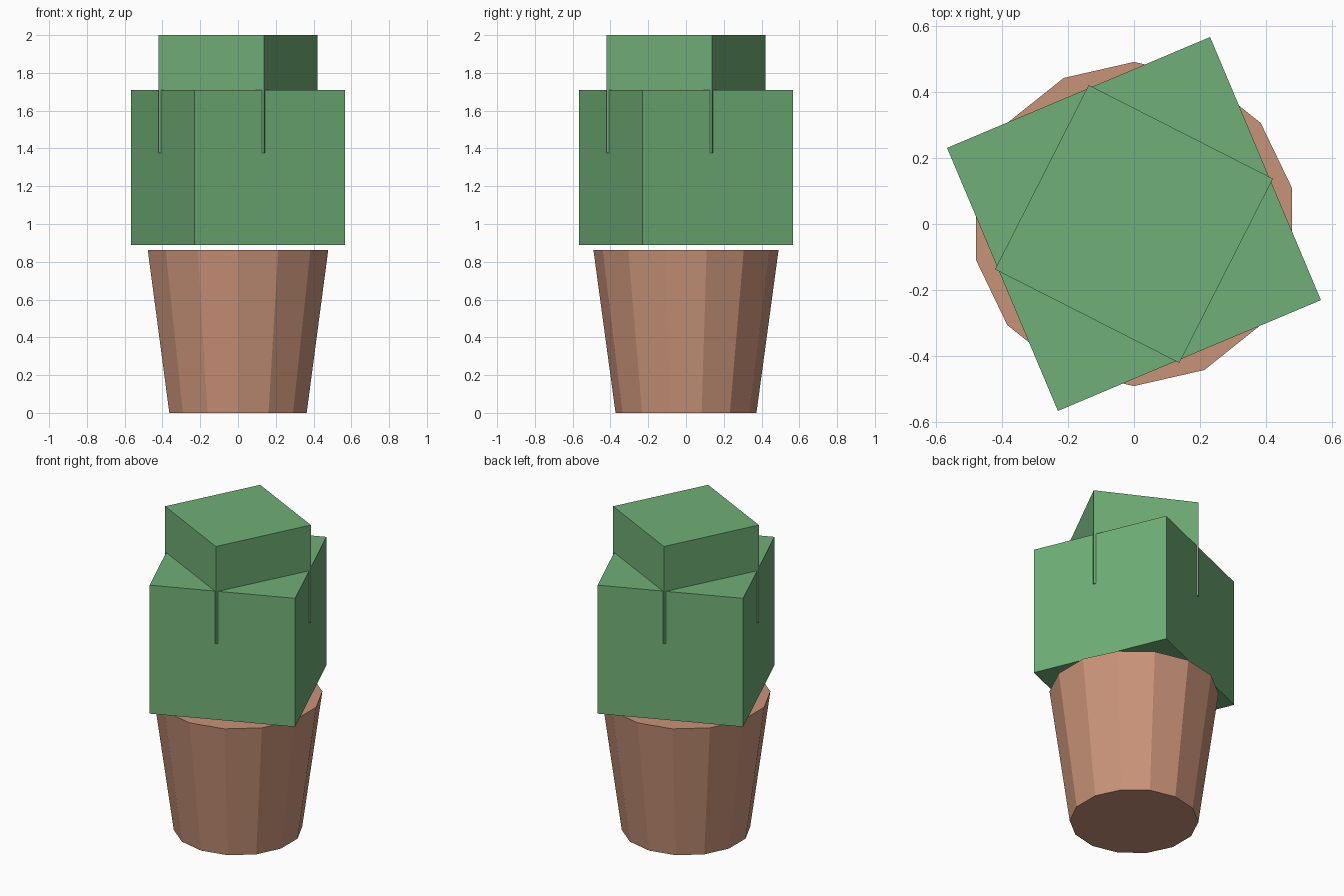
import bpy
from math import radians

cube = bpy.data.objects.get("Cube")
if cube:
    bpy.data.objects.remove(cube, do_unlink=True)


def make_material(name, colour):
    mat = bpy.data.materials.new(name)
    mat.use_nodes = True
    mat.diffuse_color = colour
    mat.node_tree.nodes["Principled BSDF"].inputs["Base Color"].default_value = colour
    return mat


def finish(name, mat):
    obj = bpy.context.object
    obj.name = name
    obj.data.name = name
    obj.data.materials.append(mat)
    return obj


def add_block(name, side, bottom, top, turn, mat):
    """Square block standing between two heights, turned about z."""
    bpy.ops.mesh.primitive_cube_add(size=1, location=(0, 0, (bottom + top) / 2),
                                    rotation=(0, 0, radians(turn)))
    obj = finish(name, mat)
    obj.scale = (side, side, top - bottom)
    bpy.ops.object.transform_apply(location=False, rotation=True, scale=True)


terracotta = make_material("terracotta", (0.584, 0.292, 0.191, 1))
leaf_green = make_material("leaf green", (0.162, 0.429, 0.184, 1))

# Tapered faceted pot, closed at top and bottom
POT_HEIGHT = 0.862
bpy.ops.mesh.primitive_cone_add(vertices=14, radius1=0.373, radius2=0.49,
                                depth=POT_HEIGHT, location=(0, 0, POT_HEIGHT / 2))
finish("pot", terracotta)

# Foliage: wide block hovering just above the pot, smaller one sunk into it
add_block("lower_foliage", 0.863, 0.888, 1.71, 22.85, leaf_green)
add_block("upper_foliage", 0.625, 1.377, 2.0, -26.93, leaf_green)
